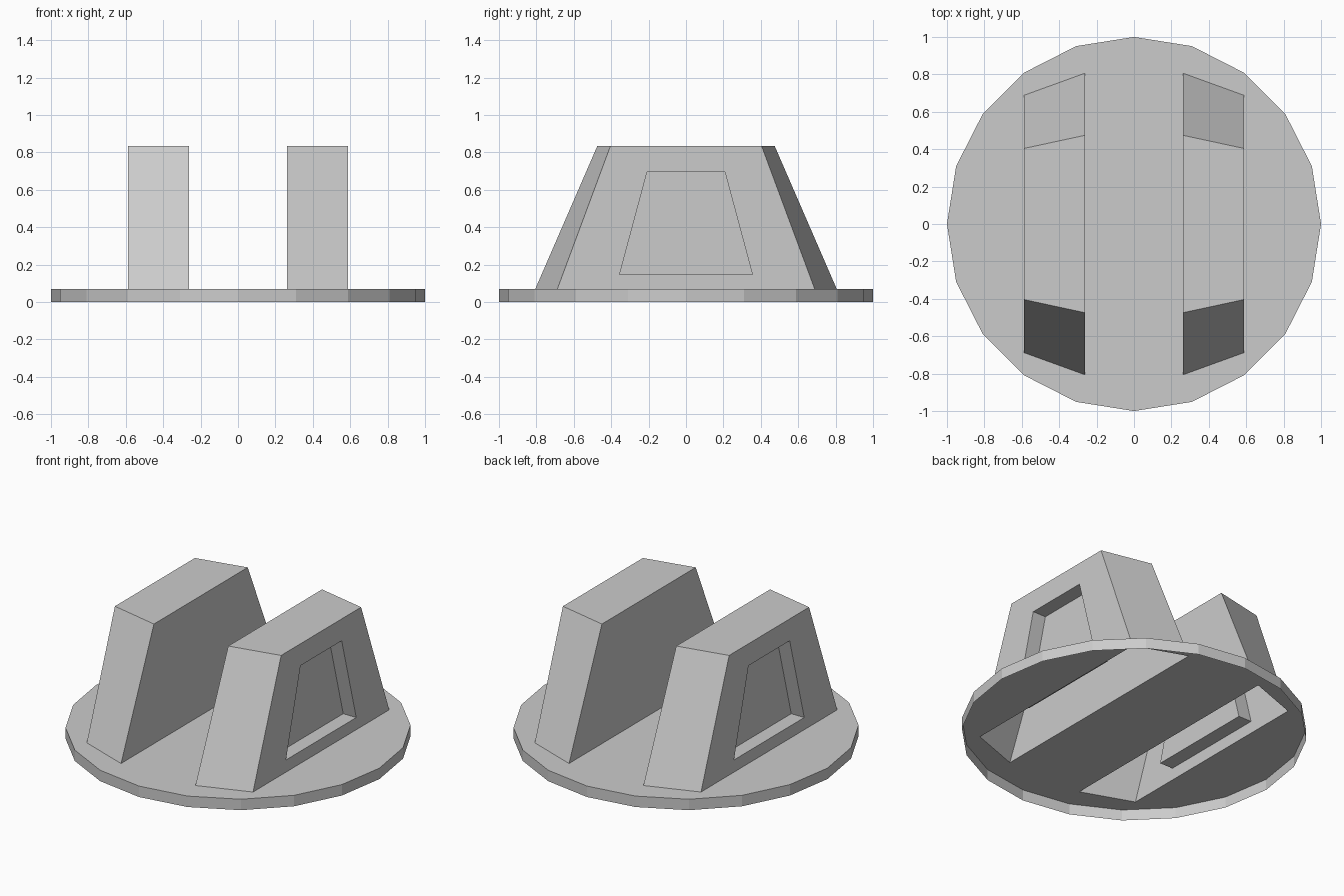
import bpy, bmesh, math

if "Cube" in bpy.data.objects:
    bpy.data.objects.remove(bpy.data.objects["Cube"])

BASE_Z, TOP_Z = 0.07, 0.835
X_IN, X_OUT, RECESS = 0.263, 0.588, 0.092
Y_IN, Y_OUT = (0.806, 0.474), (0.688, 0.404)   # half lengths: bottom, top


def finish(name, bm):
    bmesh.ops.recalc_face_normals(bm, faces=bm.faces[:])
    mesh = bpy.data.meshes.new(name)
    bm.to_mesh(mesh)
    bm.free()
    obj = bpy.data.objects.new(name, mesh)
    bpy.context.collection.objects.link(obj)
    return obj


def loop_edges(bm, verts):
    return [bm.edges.new((v, verts[(i + 1) % len(verts)])) for i, v in enumerate(verts)]


# Round base: 20-sided shell, open below, with openings under both walls
bm = bmesh.new()
circle = [(math.cos(math.radians(18 * i)), math.sin(math.radians(18 * i))) for i in range(20)]
top = [bm.verts.new((x, y, BASE_Z)) for x, y in circle]
edges = loop_edges(bm, top)
for s in (1, -1):
    hole = [(X_IN, -Y_IN[0]), (X_OUT, -Y_OUT[0]), (X_OUT, Y_OUT[0]), (X_IN, Y_IN[0])]
    edges += loop_edges(bm, [bm.verts.new((s * x, s * y, BASE_Z)) for x, y in hole])
bmesh.ops.triangle_fill(bm, edges=edges, use_beauty=True, normal=(0, 0, 1))
bottom = [bm.verts.new((x, y, 0)) for x, y in circle]
for i in range(20):
    j = (i + 1) % 20
    bm.faces.new((bottom[i], bottom[j], top[j], top[i]))
finish("round_base", bm)


# Tapered wall: trapezoids lofted outward, then back in for the recess
def trapezoid(bm, x, y_low, y_high, z_low, z_high):
    return [bm.verts.new((x, y, z)) for y, z in
            ((-y_low, z_low), (y_low, z_low), (y_high, z_high), (-y_high, z_high))]


bm = bmesh.new()
rings = [trapezoid(bm, X_IN, *Y_IN, BASE_Z, TOP_Z),
         trapezoid(bm, X_OUT, *Y_OUT, BASE_Z, TOP_Z),
         trapezoid(bm, X_OUT, 0.355, 0.208, 0.148, 0.695),
         trapezoid(bm, X_OUT - RECESS, 0.355, 0.208, 0.148, 0.695)]
for r, (a, b) in enumerate(zip(rings, rings[1:])):
    for i in range(4):
        if r == 0 and i == 0:
            continue  # underside stays open
        j = (i + 1) % 4
        bm.faces.new((a[i], a[j], b[j], b[i]))
bm.faces.new(rings[0][::-1])
bm.faces.new(rings[-1])
right_wall = finish("right_wall", bm)

# Opposite wall, turned half way round
left_wall = bpy.data.objects.new("left_wall", right_wall.data)
left_wall.rotation_euler.z = math.pi
bpy.context.collection.objects.link(left_wall)
